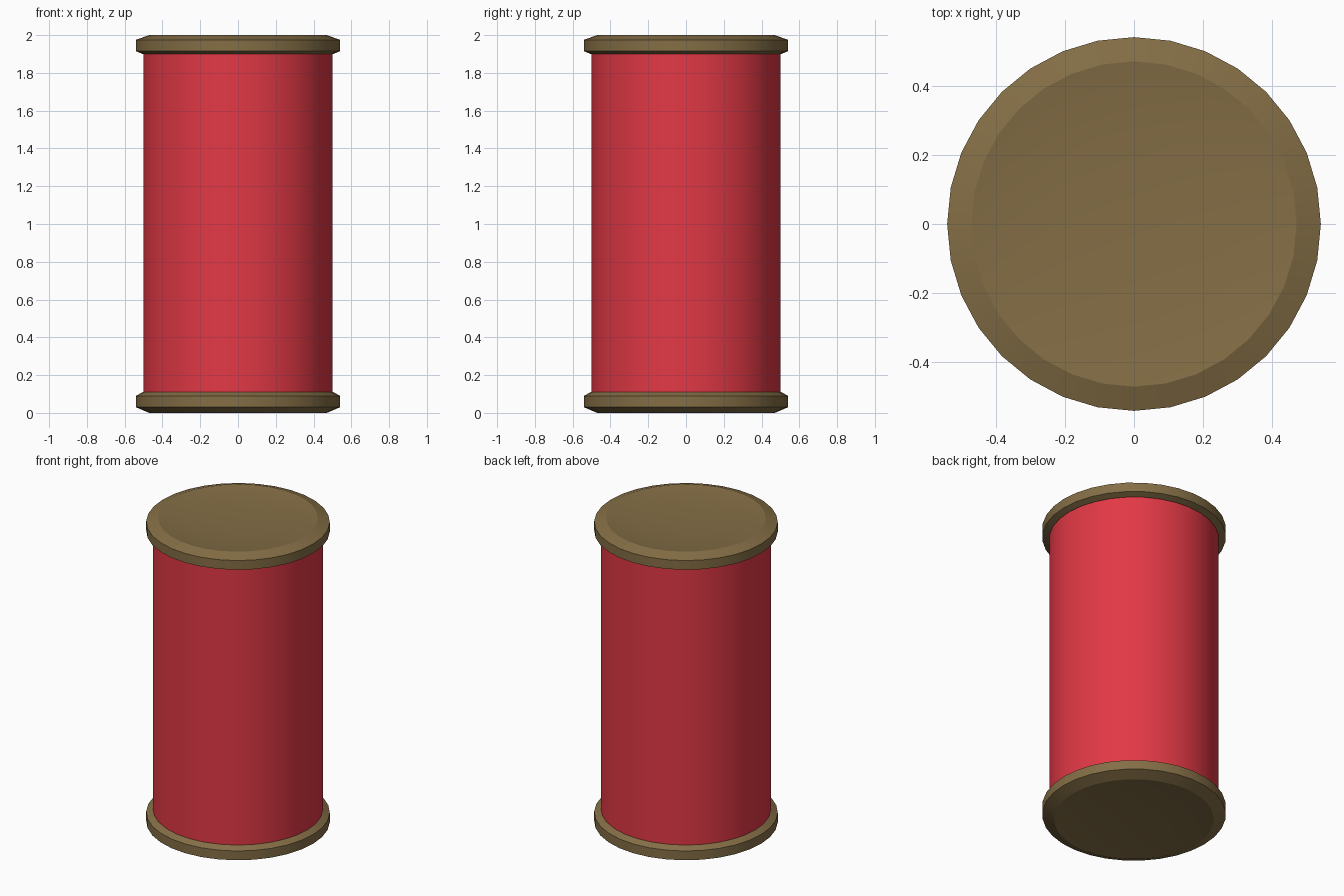
import bpy, bmesh, math

if "Cube" in bpy.data.objects:
    bpy.data.objects.remove(bpy.data.objects["Cube"])

SIDES = 32


def material(name, colour):
    m = bpy.data.materials.new(name)
    m.diffuse_color = (*colour, 1)
    m.use_nodes = True
    m.node_tree.nodes["Principled BSDF"].inputs["Base Color"].default_value = m.diffuse_color
    return m


def lathe(name, profile, mat):
    """Revolve (radius, z) points about z; a radius of 0 closes to a point."""
    bm = bmesh.new()
    rings = []
    for r, z in profile:
        if r == 0:
            rings.append([bm.verts.new((0, 0, z))] * SIDES)
        else:
            rings.append([bm.verts.new((r * math.cos(2 * math.pi * i / SIDES),
                                        r * math.sin(2 * math.pi * i / SIDES), z))
                          for i in range(SIDES)])
    for a, b in zip(rings, rings[1:]):
        for i in range(SIDES):
            j = (i + 1) % SIDES
            corners = list(dict.fromkeys((a[i], a[j], b[j], b[i])))
            bm.faces.new(corners)
    bmesh.ops.recalc_face_normals(bm, faces=bm.faces)
    mesh = bpy.data.meshes.new(name)
    bm.to_mesh(mesh)
    bm.free()
    obj = bpy.data.objects.new(name, mesh)
    bpy.context.collection.objects.link(obj)
    mesh.materials.append(mat)
    bpy.ops.object.select_all(action='DESELECT')
    obj.select_set(True)
    bpy.context.view_layer.objects.active = obj
    bpy.ops.object.shade_smooth_by_angle(angle=math.radians(18))
    return obj


red = material("red_paint", (0.76, 0.04, 0.06))
brass = material("dull_brass", (0.23, 0.155, 0.06))

# Cylindrical body
lathe("body", [(0, 0.10), (0.5, 0.10), (0.5, 1.91), (0, 1.91)], red)

# End caps: chamfered rims with a shallow dished face
lathe("top_cap", [(0, 1.90), (0.505, 1.90), (0.54, 1.915), (0.54, 1.975),
                  (0.47, 2.0), (0.42, 1.993), (0.25, 1.98), (0, 1.975)], brass)
lathe("bottom_cap", [(0, 0.11), (0.505, 0.11), (0.54, 0.09), (0.54, 0.03),
                     (0.47, 0.0), (0.42, 0.007), (0.25, 0.02), (0, 0.025)], brass)
